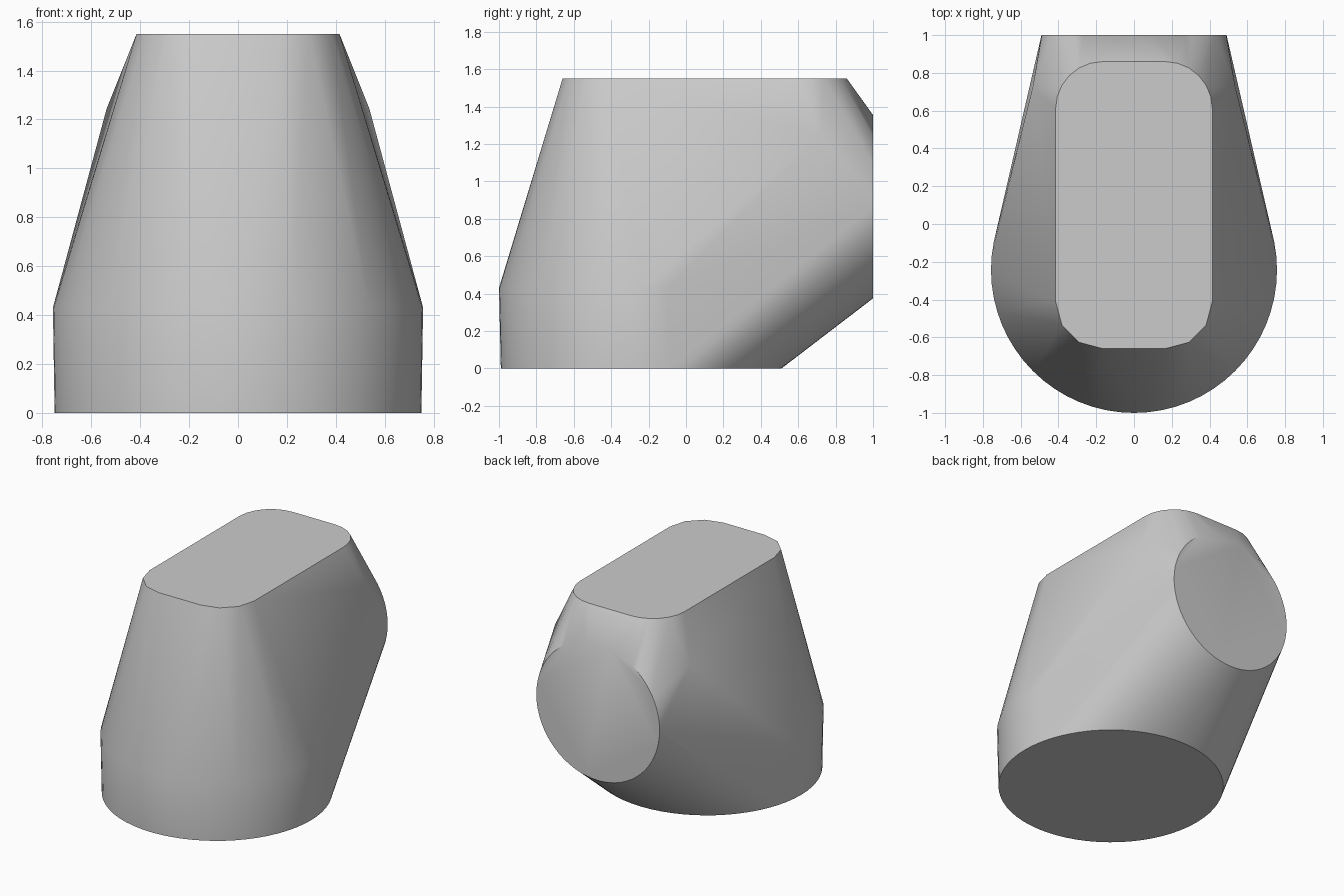
import bpy
import bmesh
from math import sin, cos, pi, radians

cube = bpy.data.objects.get("Cube")
if cube:
    bpy.data.objects.remove(cube)

grey = bpy.data.materials.new("light_grey")
grey.use_nodes = True
grey.diffuse_color = (0.6, 0.6, 0.6, 1)
grey.node_tree.nodes["Principled BSDF"].inputs["Base Color"].default_value = (0.6, 0.6, 0.6, 1)


def circle(radius, sides=64):
    return [(radius * cos(2 * pi * i / sides), radius * sin(2 * pi * i / sides))
            for i in range(sides)]


def corner(cx, cy, radius, start, steps):
    return [(cx + radius * cos(start + pi / 2 * i / steps),
             cy + radius * sin(start + pi / 2 * i / steps)) for i in range(steps + 1)]


# Round foot with a short, nearly upright wall
points = [(x, y - 0.24, 0) for x, y in circle(0.75)]
points += [(x, y - 0.243, 0.43) for x, y in circle(0.757)]

# Round rear face
points += [(x, 1, z + 0.865) for x, z in circle(0.49)]

# Rounded flat top, with coarser corners at the front
for quarter, (sx, sy, steps) in enumerate([(1, 1, 6), (-1, 1, 6), (-1, -1, 3), (1, -1, 3)]):
    points += [(x, y, 1.55) for x, y in
               corner(sx * 0.165, 0.1 + sy * 0.51, 0.25, quarter * pi / 2, steps)]

# Shoulder points where the side, rear and top surfaces meet
points += [(side * 0.537, 0.72, 1.245) for side in (-1, 1)]

# Stretch one skin over the outlines
bm = bmesh.new()
for p in points:
    bm.verts.new(p)
hull = bmesh.ops.convex_hull(bm, input=bm.verts)
inside = {g for g in hull["geom_interior"] + hull["geom_unused"]
          if isinstance(g, bmesh.types.BMVert)}
bmesh.ops.delete(bm, geom=list(inside), context="VERTS")
bmesh.ops.dissolve_limit(bm, angle_limit=radians(0.2), verts=bm.verts, edges=bm.edges)
bmesh.ops.recalc_face_normals(bm, faces=bm.faces)

mesh = bpy.data.meshes.new("body")
bm.to_mesh(mesh)
bm.free()
mesh.materials.append(grey)
body = bpy.data.objects.new("body", mesh)
bpy.context.collection.objects.link(body)
bpy.context.view_layer.objects.active = body
body.select_set(True)
bpy.ops.object.shade_smooth_by_angle(angle=radians(35))
